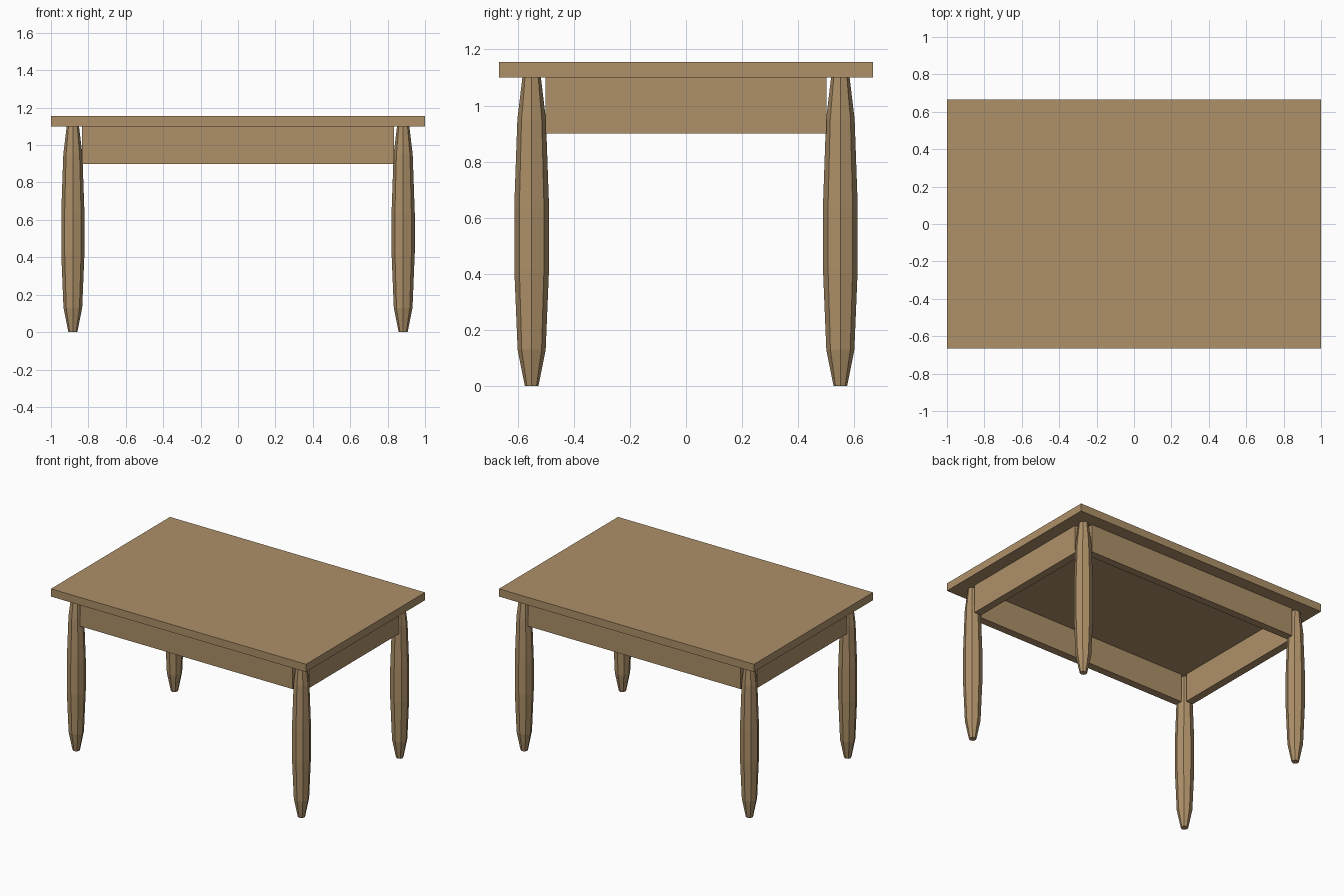
import bpy, bmesh, math

if "Cube" in bpy.data.objects:
    bpy.data.objects.remove(bpy.data.objects["Cube"])

wood = bpy.data.materials.new("tan_wood")
wood.diffuse_color = (0.42, 0.28, 0.14, 1)
wood.use_nodes = True
wood.node_tree.nodes["Principled BSDF"].inputs["Base Color"].default_value = wood.diffuse_color


def finish(bm, name):
    bmesh.ops.recalc_face_normals(bm, faces=bm.faces)
    mesh = bpy.data.meshes.new(name)
    bm.to_mesh(mesh)
    bm.free()
    mesh.materials.append(wood)
    obj = bpy.data.objects.new(name, mesh)
    bpy.context.collection.objects.link(obj)
    return obj


def box(name, center, size):
    bm = bmesh.new()
    bmesh.ops.create_cube(bm, size=1)
    for v in bm.verts:
        v.co = [c + p * s for c, p, s in zip(center, v.co, size)]
    return finish(bm, name)


def turned_leg(name, x, y, profile, sides=8):
    bm = bmesh.new()
    rings = [[bm.verts.new((x + r * math.cos(math.tau * i / sides),
                            y + r * math.sin(math.tau * i / sides), z))
              for i in range(sides)] for r, z in profile]
    for low, high in zip(rings, rings[1:]):
        for i in range(sides):
            j = (i + 1) % sides
            bm.faces.new((low[i], low[j], high[j], high[i]))
    bm.faces.new(rings[0])
    bm.faces.new(rings[-1])
    return finish(bm, name)


LEG_X, LEG_Y, THICK = 0.883, 0.55, 0.055

# Table top
box("table_top", (0, 0, 1.1275), (2, 1.333, 0.055))

# Apron boards running between the legs
for side, s in (("front", -1), ("back", 1)):
    box(side + "_apron", (0, s * LEG_Y, 1.0), (1.667, THICK, 0.2))
for side, s in (("left", -1), ("right", 1)):
    box(side + "_apron", (s * LEG_X, 0, 1.0), (THICK, 1.0, 0.2))

# Four bulging legs with tapered feet (radius, height)
leg_profile = [(0.024, 0), (0.05, 0.13), (0.062, 0.42),
               (0.062, 0.64), (0.051, 0.95), (0.033, 1.1)]
for side, sx in (("left", -1), ("right", 1)):
    for end, sy in (("front", -1), ("back", 1)):
        turned_leg(f"{end}_{side}_leg", sx * LEG_X, sy * LEG_Y, leg_profile)
